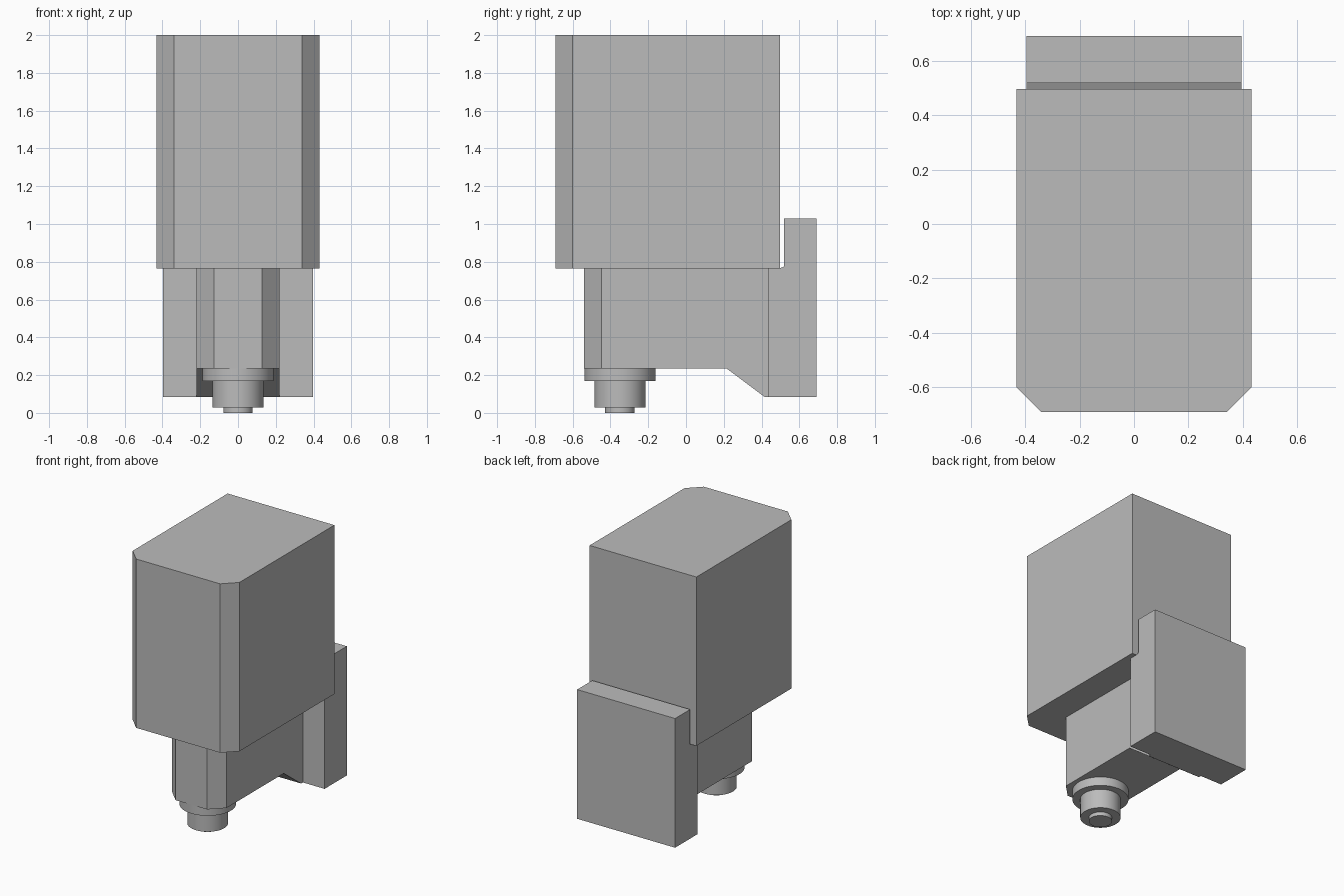
import bpy, bmesh, math

cube = bpy.data.objects.get("Cube")
if cube:
    bpy.data.objects.remove(cube, do_unlink=True)

grey = bpy.data.materials.new("light grey")
grey.use_nodes = True
colour = (0.5, 0.5, 0.5, 1)
grey.diffuse_color = colour
grey.node_tree.nodes["Principled BSDF"].inputs["Base Color"].default_value = colour


def finish(bm, name):
    bmesh.ops.recalc_face_normals(bm, faces=bm.faces)
    mesh = bpy.data.meshes.new(name)
    bm.to_mesh(mesh)
    bm.free()
    mesh.materials.append(grey)
    obj = bpy.data.objects.new(name, mesh)
    bpy.context.collection.objects.link(obj)
    return obj


def side_profile(name, points, half_width, chamfer=0):
    """Extrude a (y, z) outline across x, optionally chamfering the front corners."""
    bm = bmesh.new()
    face = bm.faces.new([bm.verts.new((-half_width, y, z)) for y, z in points])
    moved = bmesh.ops.extrude_face_region(bm, geom=[face])["geom"]
    verts = [v for v in moved if isinstance(v, bmesh.types.BMVert)]
    bmesh.ops.translate(bm, verts=verts, vec=(2 * half_width, 0, 0))
    if chamfer:
        front = min(y for y, z in points)
        edges = [e for e in bm.edges
                 if all(abs(v.co.y - front) < 1e-4 for v in e.verts)
                 and abs(e.verts[0].co.x - e.verts[1].co.x) < 1e-4]
        bmesh.ops.bevel(bm, geom=edges, offset=chamfer, segments=1, affect='EDGES')
    return finish(bm, name)


def lathe(name, profile, y, sides=64):
    """Spin an (r, z) profile that starts and ends on the axis."""
    bm = bmesh.new()
    verts = [bm.verts.new((r, y, z)) for r, z in profile]
    edges = [bm.edges.new(pair) for pair in zip(verts, verts[1:])]
    bmesh.ops.spin(bm, geom=verts + edges, cent=(0, y, 0), axis=(0, 0, 1),
                   angle=math.tau, steps=sides)
    bmesh.ops.remove_doubles(bm, verts=bm.verts, dist=1e-4)
    obj = finish(bm, name)
    bpy.ops.object.select_all(action='DESELECT')
    obj.select_set(True)
    bpy.context.view_layer.objects.active = obj
    bpy.ops.object.shade_smooth_by_angle(angle=math.radians(30))


# Tall upper housing with chamfered front corners
side_profile("upper_housing",
             [(-0.692, 0.765), (0.497, 0.765), (0.497, 2), (-0.692, 2)], 0.432, 0.092)

# Narrow lower arm, sloping down to the back plate
side_profile("lower_arm",
             [(-0.54, 0.235), (0.215, 0.235), (0.415, 0.085), (0.435, 0.085),
              (0.435, 0.765), (-0.54, 0.765)], 0.22, 0.093)

# Stepped mounting plate at the back
side_profile("back_plate",
             [(0.435, 0.085), (0.692, 0.085), (0.692, 1.03), (0.518, 1.03),
              (0.518, 0.775), (0.497, 0.765), (0.435, 0.765)], 0.396)

# Stepped round nozzle: tip, barrel and collar
lathe("nozzle", [(0, 0), (0.078, 0), (0.078, 0.028), (0.135, 0.028), (0.135, 0.17),
                 (0.188, 0.17), (0.188, 0.235), (0, 0.235)], -0.35)
